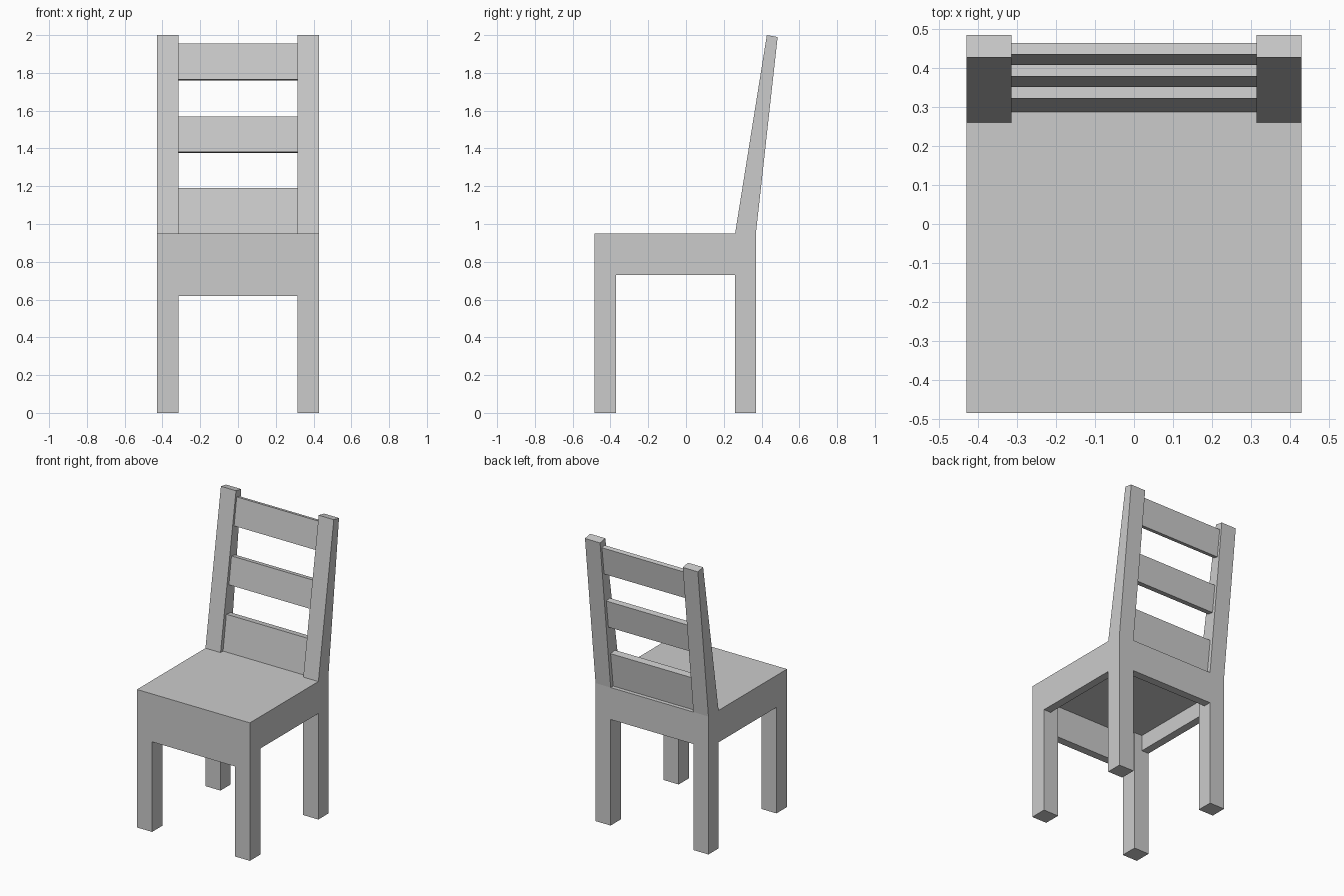
import bpy, bmesh

if "Cube" in bpy.data.objects:
    bpy.data.objects.remove(bpy.data.objects["Cube"])

X_OUT, X_IN = 0.43, 0.315            # leg outer and inner x
Y_FRONT, Y_FRONT_IN = -0.485, -0.37  # front leg
Y_BACK_IN, Y_BACK = 0.26, 0.37       # back leg
SEAT_TOP, SEAT_LOW = 0.95, 0.84
APRON = 0.055                        # apron board thickness


def extrude_x(name, profile, x0, x1):
    """Extrude a closed (y, z) profile from x0 to x1."""
    bm = bmesh.new()
    face = bm.faces.new([bm.verts.new((x0, y, z)) for y, z in profile])
    ext = bmesh.ops.extrude_face_region(bm, geom=[face])
    verts = [v for v in ext["geom"] if isinstance(v, bmesh.types.BMVert)]
    bmesh.ops.translate(bm, verts=verts, vec=(x1 - x0, 0, 0))
    bmesh.ops.recalc_face_normals(bm, faces=bm.faces)
    mesh = bpy.data.meshes.new(name)
    bm.to_mesh(mesh)
    bm.free()
    obj = bpy.data.objects.new(name, mesh)
    bpy.context.collection.objects.link(obj)
    return obj


def box(name, x0, x1, y0, y1, z0, z1):
    return extrude_x(name, [(y0, z0), (y1, z0), (y1, z1), (y0, z1)], x0, x1)


def mirror_x(obj):
    obj.modifiers.new("Mirror", "MIRROR").use_axis[0] = True


# Seat slab
box("seat", -X_OUT, X_OUT, Y_FRONT, Y_BACK, SEAT_LOW, SEAT_TOP)

# Legs
mirror_x(box("front_legs", X_IN, X_OUT, Y_FRONT, Y_FRONT_IN, 0, SEAT_LOW))
mirror_x(box("back_legs", X_IN, X_OUT, Y_BACK_IN, Y_BACK, 0, SEAT_LOW))

# Aprons under the seat; the front one is deeper
box("front_apron", -X_IN, X_IN, Y_FRONT, Y_FRONT + APRON, 0.62, SEAT_LOW)
box("back_apron", -X_IN, X_IN, Y_BACK - APRON, Y_BACK, 0.73, SEAT_LOW)
mirror_x(box("side_aprons", X_OUT - APRON, X_OUT, Y_FRONT_IN, Y_BACK_IN, 0.73, SEAT_LOW))

# Leaning, tapered back posts
FRONT_TOP, BACK_TOP = (0.428, 2.0), (0.485, 1.99)
mirror_x(extrude_x("back_posts", [(Y_BACK_IN, SEAT_TOP), (Y_BACK, SEAT_TOP),
                                  BACK_TOP, FRONT_TOP], X_IN, X_OUT))


def post_point(depth, z):
    """Point on the post's side at height z, depth 0 = front, 1 = back."""
    t = (z - SEAT_TOP) / (2.0 - SEAT_TOP)
    front = Y_BACK_IN + (FRONT_TOP[0] - Y_BACK_IN) * t
    back = Y_BACK + (BACK_TOP[0] - Y_BACK) * t
    return (front + (back - front) * depth, z)


# Back slats, half the post depth and tilted with it
for name, low, high in (("lower_slat", 0.95, 1.19),
                        ("middle_slat", 1.382, 1.57),
                        ("upper_slat", 1.766, 1.955)):
    drop = 0.0 if name == "lower_slat" else 0.007
    extrude_x(name, [post_point(0.25, low), post_point(0.75, low - drop),
                     post_point(0.75, high - 0.006), post_point(0.25, high)],
              -X_IN, X_IN)
